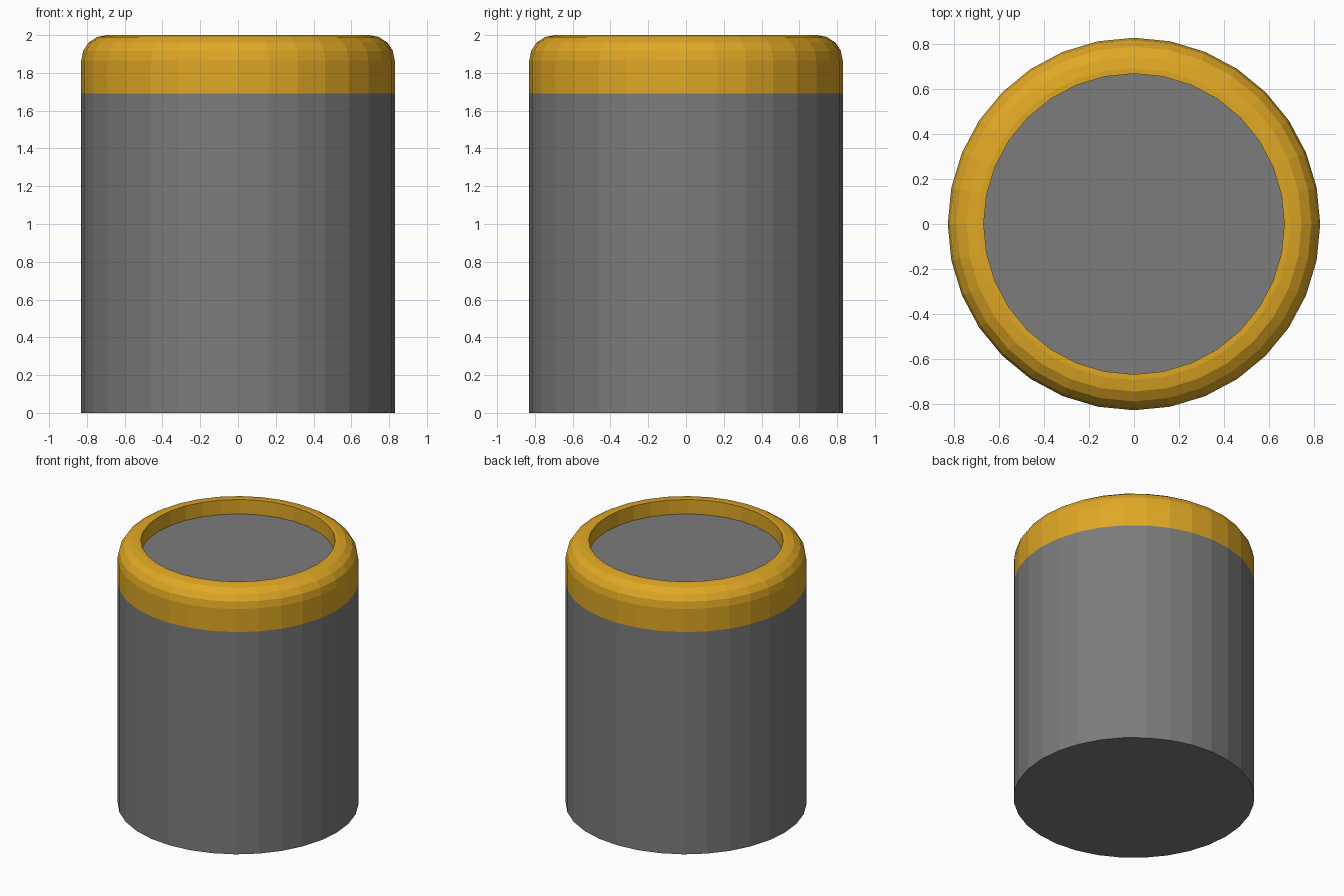
import bpy
import bmesh
from math import sin, cos, pi

SIDES = 32
RADIUS, INNER = 0.83, 0.67
TOP, BAND, FLOOR = 2.0, 1.69, 1.89
BEVEL, STEPS = 0.135, 4

cube = bpy.data.objects.get("Cube")
if cube:
    bpy.data.objects.remove(cube, do_unlink=True)


def material(name, rgb):
    mat = bpy.data.materials.new(name)
    mat.use_nodes = True
    color = (*rgb, 1.0)
    mat.diffuse_color = color
    mat.node_tree.nodes["Principled BSDF"].inputs["Base Color"].default_value = color
    return mat


def lathe(name, profile, mat, cap_bottom=False, cap_top=False):
    """Turn an outward-facing (radius, height) profile around z."""
    bm = bmesh.new()
    rings = []
    for r, z in profile:
        angles = [2 * pi * i / SIDES for i in range(SIDES)]
        rings.append([bm.verts.new((r * cos(a), r * sin(a), z)) for a in angles])
    for low, high in zip(rings, rings[1:]):
        for i in range(SIDES):
            j = (i + 1) % SIDES
            bm.faces.new((low[i], low[j], high[j], high[i]))
    if cap_bottom:
        bm.faces.new(rings[0][::-1])
    if cap_top:
        bm.faces.new(rings[-1])
    mesh = bpy.data.meshes.new(name)
    bm.to_mesh(mesh)
    bm.free()
    mesh.materials.append(mat)
    obj = bpy.data.objects.new(name, mesh)
    bpy.context.collection.objects.link(obj)
    return obj


gray = material("gray", (0.2, 0.2, 0.2))
amber = material("amber", (0.74, 0.39, 0.0185))

# Cylindrical body with a closed base
lathe("body", [(RADIUS, 0), (RADIUS, BAND)], gray, cap_bottom=True)

# Rounded rim: band, quarter-round edge, flat lip and inner wall
rim = [(RADIUS, BAND)]
for k in range(STEPS + 1):
    a = k * pi / 2 / STEPS
    rim.append((RADIUS - BEVEL + BEVEL * cos(a), TOP - BEVEL + BEVEL * sin(a)))
rim += [(INNER, TOP), (INNER, FLOOR)]
lathe("rim", rim, amber)

# Sunken top panel
lathe("top_panel", [(INNER, FLOOR)], gray, cap_top=True)
